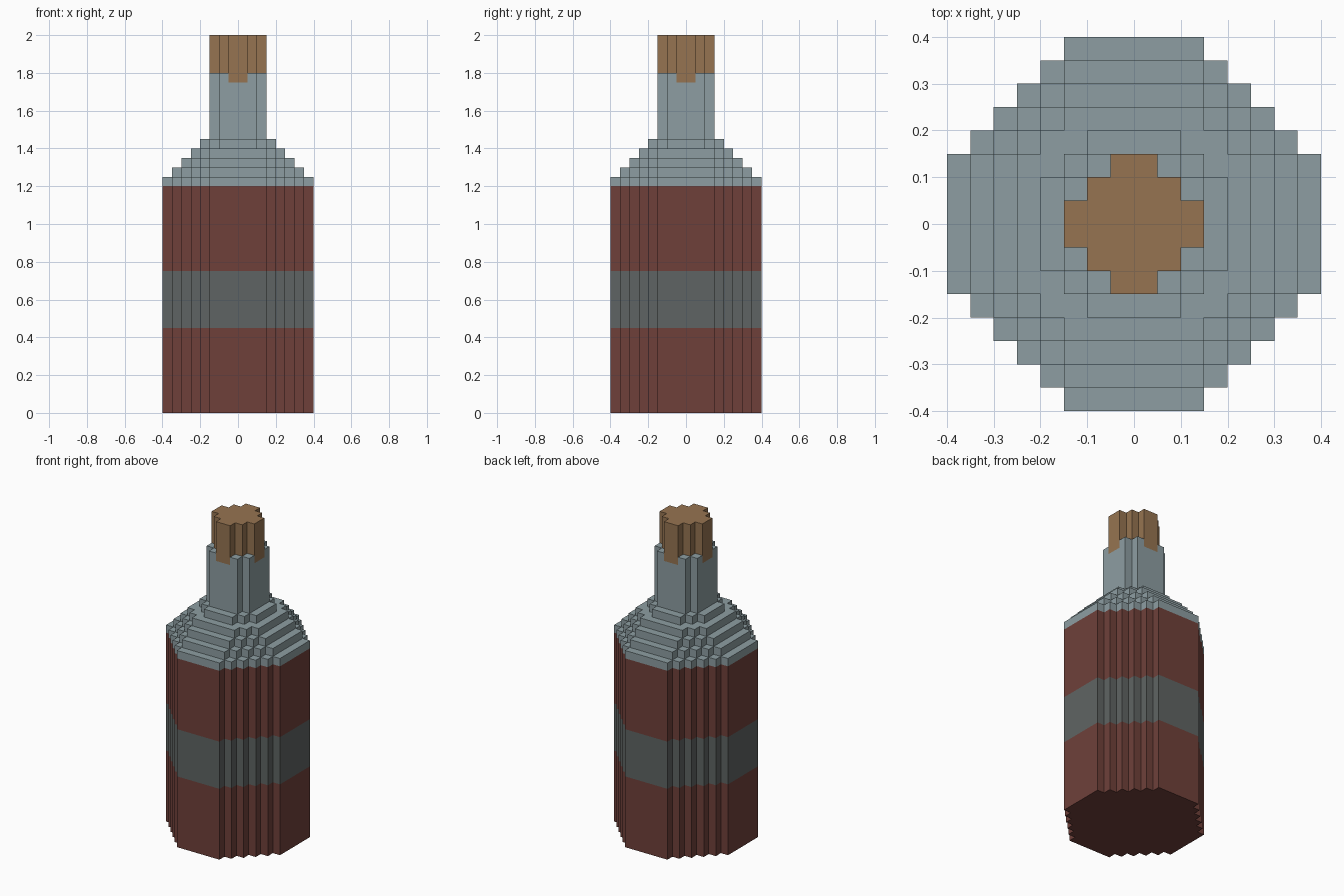
import bpy, bmesh

CELL = 0.05

old = bpy.data.objects.get("Cube")
if old:
    bpy.data.objects.remove(old, do_unlink=True)


def material(name, rgb):
    linear = [((c / 255 + 0.055) / 1.055) ** 2.4 for c in rgb] + [1.0]
    mat = bpy.data.materials.new(name)
    mat.use_nodes = True
    mat.diffuse_color = linear
    bsdf = next(n for n in mat.node_tree.nodes if n.type == 'BSDF_PRINCIPLED')
    bsdf.inputs["Base Color"].default_value = linear
    bsdf.inputs["Roughness"].default_value = 0.8
    return mat


glass = material("grey blue glass", (141, 158, 162))
red = material("dark red label", (111, 64, 58))
grey = material("grey label band", (95, 100, 99))
cork = material("brown cork", (150, 116, 81))


def outline(radius, diagonal):
    """Stepped octagon: cells with i + j <= diagonal inside a square of the radius."""
    quarter = []
    for j in range(radius):
        half = min(radius, diagonal - j + 1)
        if quarter and quarter[-1][0] == half:
            quarter.pop()
        elif j:
            quarter.append((half, j))
        quarter.append((half, j + 1))
    points = []
    for _ in range(4):
        points += quarter
        quarter = [(-y, x) for x, y in quarter]
    return [(x * CELL, y * CELL) for x, y in points]


def add_prism(bm, points, levels, slots=(0,)):
    """Stack side bands between the levels and close both ends."""
    rings = [[bm.verts.new((x, y, z)) for x, y in points] for z in levels]
    n = len(points)
    for low, high, slot in zip(rings, rings[1:], slots):
        for i in range(n):
            k = (i + 1) % n
            bm.faces.new((low[i], low[k], high[k], high[i])).material_index = slot
    bm.faces.new(rings[0][::-1]).material_index = slots[0]
    bm.faces.new(rings[-1]).material_index = slots[-1]


def finish(name, bm, mats):
    mesh = bpy.data.meshes.new(name)
    bm.to_mesh(mesh)
    bm.free()
    for mat in mats:
        mesh.materials.append(mat)
    bpy.context.collection.objects.link(bpy.data.objects.new(name, mesh))


# Body with label bands and the first glass step
bm = bmesh.new()
add_prism(bm, outline(8, 9), (0, 0.45, 0.75, 1.2, 1.25), (0, 1, 0, 2))
finish("bottle_body", bm, (red, grey, glass))

# Stepped shoulder, narrowing one cell per layer
bm = bmesh.new()
for step, (radius, diagonal) in enumerate(((7, 8), (6, 7), (5, 6), (4, 4))):
    z = 1.25 + step * CELL
    add_prism(bm, outline(radius, diagonal), (z, z + CELL))
finish("bottle_shoulder", bm, (glass,))

# Neck
bm = bmesh.new()
add_prism(bm, outline(3, 3), (1.45, 1.75))
finish("bottle_neck", bm, (glass,))

# Rim cells that surround the cork at the corners
bm = bmesh.new()
for sx in (-1, 1):
    for sy in (-1, 1):
        for i, j in ((1, 2), (2, 1)):
            x0, x1 = sorted((sx * i * CELL, sx * (i + 1) * CELL))
            y0, y1 = sorted((sy * j * CELL, sy * (j + 1) * CELL))
            add_prism(bm, ((x0, y0), (x1, y0), (x1, y1), (x0, y1)), (1.75, 1.8))
finish("neck_rim", bm, (glass,))

# Cork
bm = bmesh.new()
add_prism(bm, outline(3, 2), (1.75, 2.0))
finish("cork_stopper", bm, (cork,))
